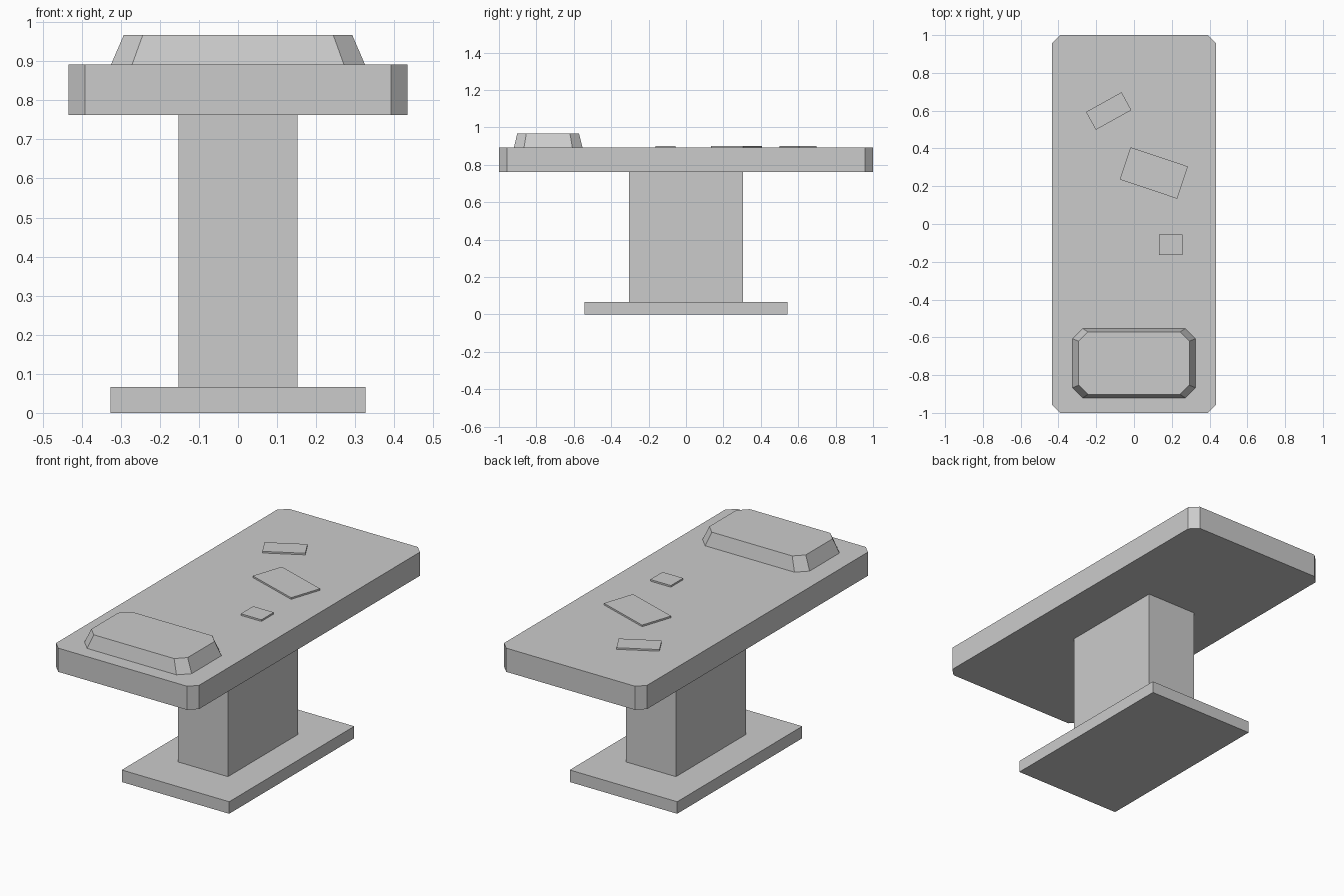
import bpy
import bmesh
from math import radians
from mathutils import Matrix

cube = bpy.data.objects.get("Cube")
if cube:
    bpy.data.objects.remove(cube, do_unlink=True)

GREY = (0.6, 0.6, 0.6, 1.0)
material = bpy.data.materials.new("plain grey")
material.use_nodes = True
material.diffuse_color = GREY
material.node_tree.nodes["Principled BSDF"].inputs["Base Color"].default_value = GREY


def slab(name, centre, size, bottom, top, cut=0.0, taper=1.0, turn=0.0):
    """Extruded rectangle with optional cut corners, tapered top and turn about z."""
    hx, hy = size[0] / 2, size[1] / 2
    if cut:
        outline = [(hx, cut - hy), (hx, hy - cut), (hx - cut, hy), (cut - hx, hy),
                   (-hx, hy - cut), (-hx, cut - hy), (cut - hx, -hy), (hx - cut, -hy)]
    else:
        outline = [(hx, -hy), (hx, hy), (-hx, hy), (-hx, -hy)]
    bm = bmesh.new()
    lower = [bm.verts.new((x, y, bottom)) for x, y in outline]
    upper = [bm.verts.new((x * taper, y * taper, top)) for x, y in outline]
    bm.faces.new(lower[::-1])
    bm.faces.new(upper)
    n = len(outline)
    for i in range(n):
        j = (i + 1) % n
        bm.faces.new((lower[i], lower[j], upper[j], upper[i]))
    bm.transform(Matrix.Rotation(radians(turn), 4, "Z"))
    mesh = bpy.data.meshes.new(name)
    bm.to_mesh(mesh)
    bm.free()
    mesh.materials.append(material)
    obj = bpy.data.objects.new(name, mesh)
    obj.location = (*centre, 0)
    bpy.context.collection.objects.link(obj)
    return obj


BASE_TOP, TABLE_BOTTOM, TABLE_TOP = 0.066, 0.762, 0.892

# Stand
slab("base_plate", (0, 0), (0.652, 1.084), 0, BASE_TOP)
slab("pedestal", (0, 0), (0.304, 0.608), BASE_TOP, TABLE_BOTTOM)

# Table top with cut corners, and the headrest at the front end
slab("table_top", (0, 0), (0.868, 2.0), TABLE_BOTTOM, TABLE_TOP, cut=0.043)
slab("headrest", (0, -0.737), (0.65, 0.367), TABLE_TOP, 0.967, cut=0.054, taper=0.9)

# Thin patches lying on the table
PATCH_TOP = TABLE_TOP + 0.009
slab("small_patch", (0.194, -0.11), (0.125, 0.107), TABLE_TOP, PATCH_TOP)
slab("large_patch", (0.105, 0.27), (0.32, 0.18), TABLE_TOP, PATCH_TOP, turn=-18.5)
slab("back_patch", (-0.134, 0.598), (0.215, 0.108), TABLE_TOP, PATCH_TOP, turn=29)
